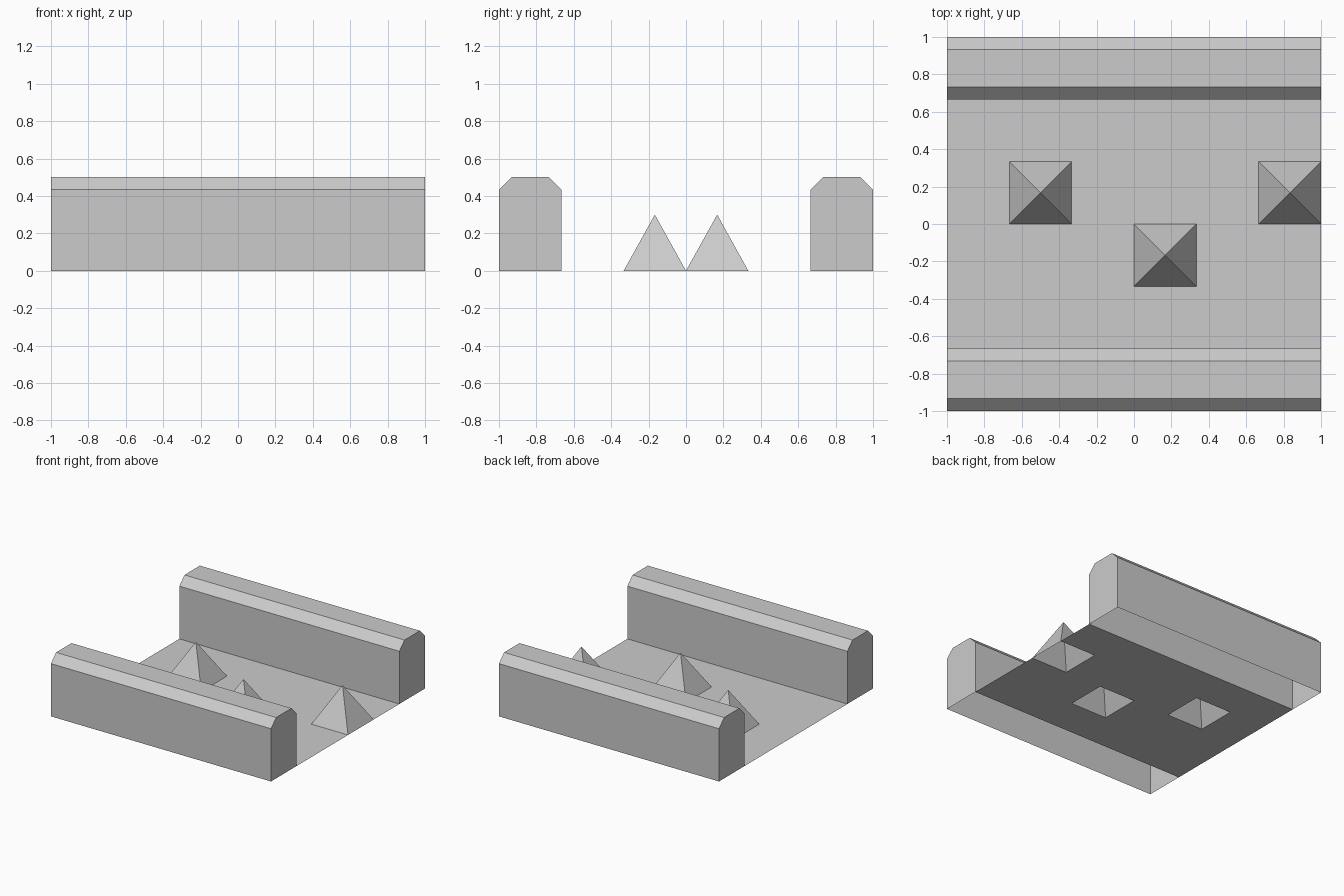
import bpy, bmesh, math
from mathutils import Matrix, Vector

if "Cube" in bpy.data.objects:
    bpy.data.objects.remove(bpy.data.objects["Cube"])

CELL = 1 / 3          # tile grid step
SPIKES = [(-0.5, CELL / 2), (CELL / 2, -CELL / 2), (1 - CELL / 2, CELL / 2)]


def finish(name, bm):
    mesh = bpy.data.meshes.new(name)
    bm.to_mesh(mesh)
    bm.free()
    obj = bpy.data.objects.new(name, mesh)
    bpy.context.collection.objects.link(obj)
    return obj


def side_wall(name, y):
    """Chamfered bar along x with capped ends and an open underside."""
    h, c, top = CELL / 2, CELL / 5, 0.5
    profile = [(-h, 0), (-h, top - c), (-h + c, top),
               (h - c, top), (h, top - c), (h, 0)]
    bm = bmesh.new()
    left, right = ([bm.verts.new((x, y + py, pz)) for py, pz in profile]
                   for x in (-1, 1))
    bm.faces.new(left)
    bm.faces.new(right)
    for i in range(len(profile) - 1):
        bm.faces.new((left[i], left[i + 1], right[i + 1], right[i]))
    bmesh.ops.recalc_face_normals(bm, faces=bm.faces)
    # the shell is open below: make sure the top faces up
    if max(bm.faces, key=lambda f: f.calc_center_median().z).normal.z < 0:
        bmesh.ops.reverse_faces(bm, faces=bm.faces)
    return finish(name, bm)


# Side walls
side_wall("front_wall", -1 + CELL / 2)
side_wall("back_wall", 1 - CELL / 2)

# Floor tiles between the walls, open beneath each spike
bm = bmesh.new()
bmesh.ops.create_grid(bm, x_segments=6, y_segments=4, size=1,
                      matrix=Matrix.Diagonal((1, 2 / 3, 1, 1)))
holes = [f for f in bm.faces
         if any((f.calc_center_median().xy - Vector(s)).length < 0.05 for s in SPIKES)]
bmesh.ops.delete(bm, geom=holes, context='FACES')
finish("floor", bm)

# Hollow pyramid spikes
for i, (x, y) in enumerate(SPIKES):
    bm = bmesh.new()
    bmesh.ops.create_cone(bm, cap_ends=False, segments=4,
                          radius1=CELL / math.sqrt(2), radius2=0, depth=0.3,
                          matrix=Matrix.Translation((x, y, 0.15))
                          @ Matrix.Rotation(math.pi / 4, 4, 'Z'))
    bmesh.ops.remove_doubles(bm, verts=bm.verts, dist=1e-4)
    finish(f"spike_{i + 1}", bm)
